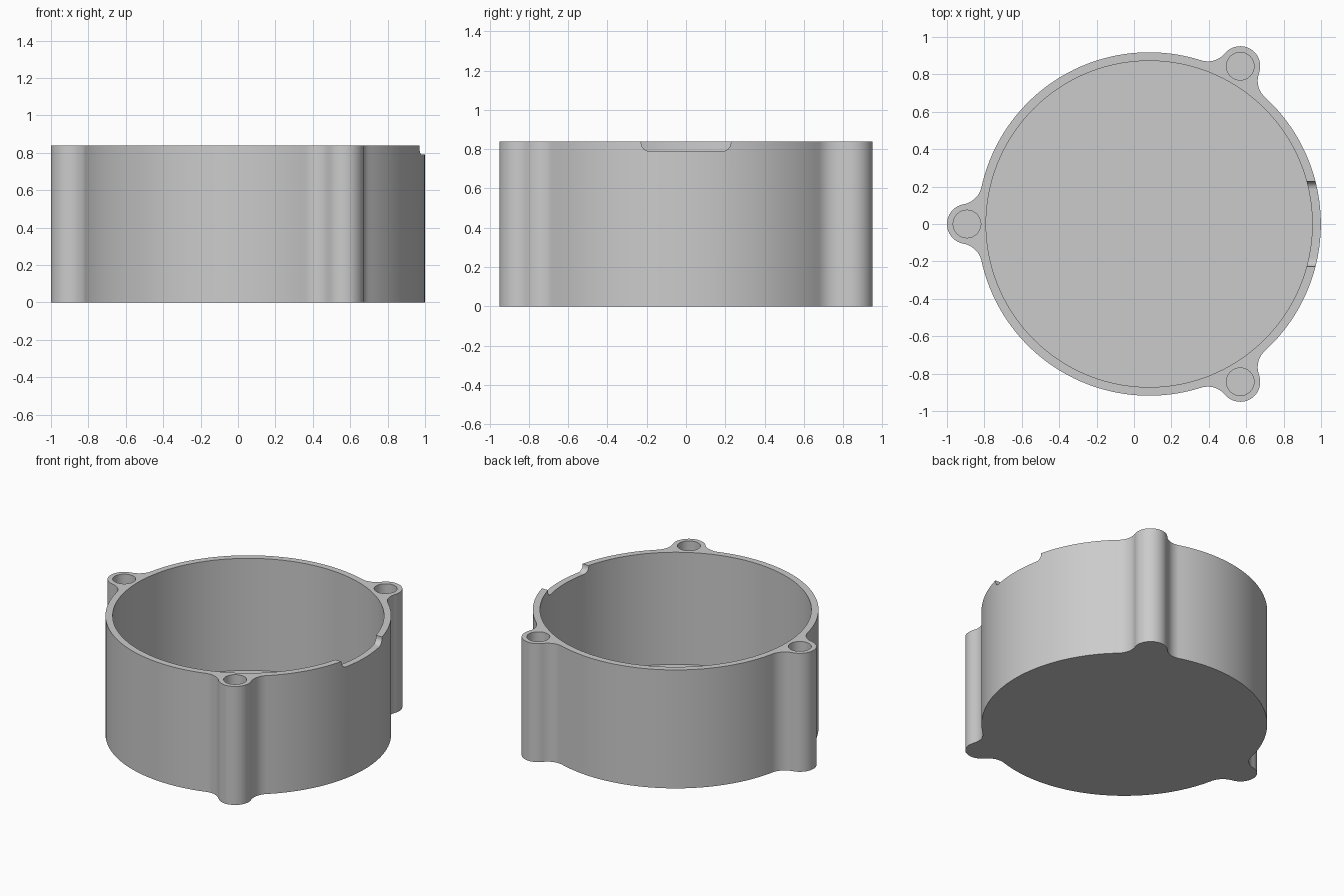
import bpy, bmesh
from math import cos, sin, acos, pi, radians
from mathutils import Vector

cube = bpy.data.objects.get("Cube")
if cube:
    bpy.data.objects.remove(cube, do_unlink=True)

HEIGHT, FLOOR = 0.84, 0.045
CENTRE_X = 0.081
OUTER, INNER = 0.918, 0.872          # housing wall radii
BOSS_DIST, BOSS_R, HOLE_R = 0.974, 0.107, 0.074
FILLET = 0.12
BOSS_ANGLES = [radians(a) for a in (60, 180, 300)]

grey = bpy.data.materials.new("plain_grey")
grey.use_nodes = True
colour = (0.6, 0.6, 0.6, 1)
grey.diffuse_color = colour
grey.node_tree.nodes["Principled BSDF"].inputs["Base Color"].default_value = colour


def polar(x, y, r, a):
    return (x + r * cos(a), y + r * sin(a))


def arc(centre, r, start, end, n):
    """Points along an arc, leaving out its last point."""
    return [polar(*centre, r, start + (end - start) * i / n) for i in range(n)]


def prism(name, points, direction):
    """Extrude a closed outline of 3D points along a direction."""
    bm = bmesh.new()
    face = bm.faces.new([bm.verts.new(p) for p in points])
    new = bmesh.ops.extrude_face_region(bm, geom=[face])["geom"]
    bmesh.ops.translate(bm, vec=Vector(direction),
                        verts=[v for v in new if isinstance(v, bmesh.types.BMVert)])
    bmesh.ops.recalc_face_normals(bm, faces=bm.faces)
    mesh = bpy.data.meshes.new(name)
    bm.to_mesh(mesh)
    bm.free()
    mesh.materials.append(grey)
    obj = bpy.data.objects.new(name, mesh)
    bpy.context.collection.objects.link(obj)
    return obj


def upright(name, outline, z, height):
    return prism(name, [(x, y, z) for x, y in outline], (0, 0, height))


# Outer outline: round wall with three filleted screw bosses
c = (CENTRE_X, 0)
to_fillet, boss_fillet = OUTER + FILLET, BOSS_R + FILLET
t = acos((to_fillet**2 + BOSS_DIST**2 - boss_fillet**2) / (2 * to_fillet * BOSS_DIST))
b = acos((boss_fillet**2 + BOSS_DIST**2 - to_fillet**2) / (2 * boss_fillet * BOSS_DIST))
outline = []
for a in BOSS_ANGLES:
    outline += arc(polar(*c, to_fillet, a - t), FILLET, a - t + pi, a + b, 12)
    outline += arc(polar(*c, BOSS_DIST, a), BOSS_R, a - pi + b, a + pi - b, 28)
    outline += arc(polar(*c, to_fillet, a + t), FILLET, a - b, a + t - pi, 12)
    outline += arc(c, OUTER, a + t, a + 2 * pi / 3 - t, 48)
housing = upright("housing", outline, 0, HEIGHT)

# Cavity and blind screw holes
cutters = [upright("cavity_cutter", arc(c, INNER, 0, 2 * pi, 160), FLOOR, 1)]
for a in BOSS_ANGLES:
    hole = arc(polar(*c, BOSS_DIST, a), HOLE_R, 0, 2 * pi, 40)
    cutters.append(upright("screw_hole_cutter", hole, FLOOR, 1))

# Rim notch with rounded lower corners
half, bottom, corner = 0.228, 0.79, 0.042
notch = [(half, 1), (-half, 1)]
notch += arc((corner - half, bottom + corner), corner, pi, 1.5 * pi, 8)
notch += [(corner - half, bottom)]
notch += arc((half - corner, bottom + corner), corner, -pi / 2, 0, 8)
notch += [(half, bottom + corner)]
cutters.append(prism("notch_cutter", [(0.8, y, z) for y, z in notch], (0.4, 0, 0)))

# Cut the housing, then discard the cutters
bpy.ops.object.select_all(action="DESELECT")
housing.select_set(True)
bpy.context.view_layer.objects.active = housing
for cutter in cutters:
    cutter.hide_render = True
    mod = housing.modifiers.new("cut", "BOOLEAN")
    mod.operation, mod.solver, mod.object = "DIFFERENCE", "EXACT", cutter
    bpy.ops.object.modifier_apply(modifier=mod.name)
    bpy.data.objects.remove(cutter, do_unlink=True)

bpy.ops.object.shade_smooth_by_angle(angle=radians(30))
